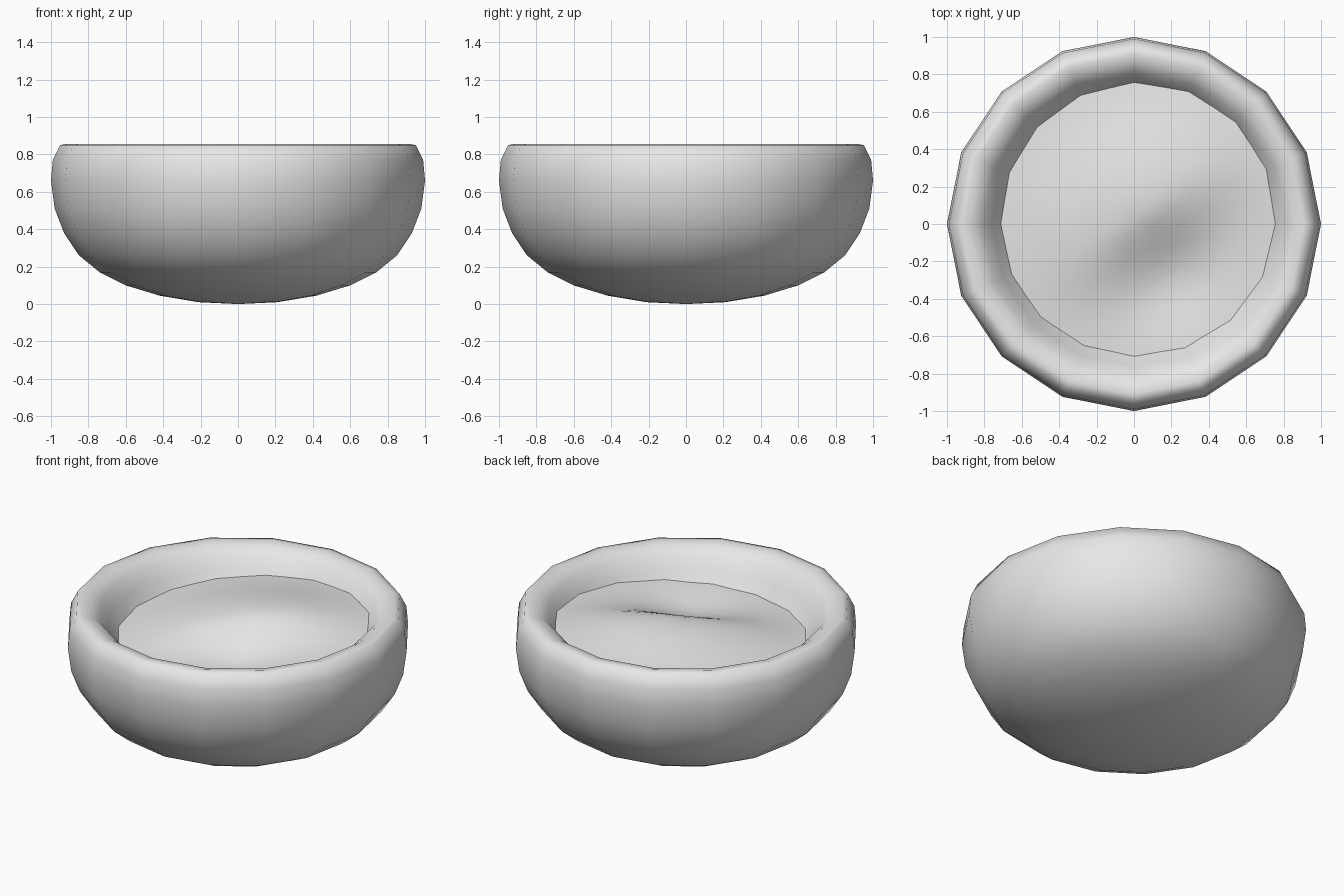
import bpy, bmesh, math

SIDES = 16

cube = bpy.data.objects.get("Cube")
if cube:
    bpy.data.objects.remove(cube, do_unlink=True)

grey = bpy.data.materials.new("plain_grey")
grey.use_nodes = True
grey.diffuse_color = (0.8, 0.8, 0.8, 1)
grey.node_tree.nodes["Principled BSDF"].inputs["Base Color"].default_value = (0.8, 0.8, 0.8, 1)


def polar_mesh(name, radii, height, sides):
    """Rings around z, from a centre point; height(i, x, y) gives z."""
    bm = bmesh.new()
    rings = []
    for i, r in enumerate(radii):
        count = sides if r > 0 else 1
        ring = []
        for k in range(count):
            a = 2 * math.pi * k / sides
            x, y = r * math.cos(a), r * math.sin(a)
            ring.append(bm.verts.new((x, y, height(i, x, y))))
        rings.append(ring)
    for a, b in zip(rings, rings[1:]):
        for k in range(sides):
            n = (k + 1) % sides
            quad = [a[k % len(a)], b[k % len(b)], b[n % len(b)], a[n % len(a)]]
            bm.faces.new(list(dict.fromkeys(quad)))
    bmesh.ops.recalc_face_normals(bm, faces=bm.faces)
    if sum(f.normal.z for f in bm.faces) < 0 and name == "filling":
        bmesh.ops.reverse_faces(bm, faces=bm.faces)
    mesh = bpy.data.meshes.new(name)
    bm.to_mesh(mesh)
    bm.free()
    mesh.materials.append(grey)
    for p in mesh.polygons:
        p.use_smooth = True
    obj = bpy.data.objects.new(name, mesh)
    bpy.context.collection.objects.link(obj)
    return obj


# Bowl: outside from the base up, over the rounded lip, then down inside
profile = [(0, 0), (0.21, 0.01), (0.42, 0.045), (0.6, 0.1), (0.74, 0.17),
           (0.85, 0.26), (0.93, 0.38), (0.98, 0.51), (1, 0.66), (0.99, 0.77),
           (0.95, 0.85), (0.91, 0.857), (0.86, 0.845), (0.81, 0.81),
           (0.76, 0.73), (0.70, 0.64), (0.6, 0.5), (0.4, 0.35), (0, 0.28)]
polar_mesh("bowl", [p[0] for p in profile], lambda i, x, y: profile[i][1], SIDES)


# Filling: tilted surface with a diagonal mound and a hollow in front of it
def filling_height(i, x, y):
    u = 0.82 * x + 0.57 * y - 0.1
    v = 0.57 * x - 0.82 * y + 0.05
    spread = 0.2 if v > 0 else 0.35
    mound = 0.11 * math.exp(-(u / 0.45) ** 2 / 2 - (v / spread) ** 2 / 2)
    hollow = 0.06 * math.exp(-((x - 0.2) ** 2 + (y + 0.3) ** 2) / 0.08)
    fade = 1 - (math.hypot(x, y) / 0.82) ** 4
    return 0.685 + 0.05 * x + 0.045 * y + fade * (mound - hollow)


polar_mesh("filling", [0.08 * i for i in range(11)], filling_height, SIDES * 2)
